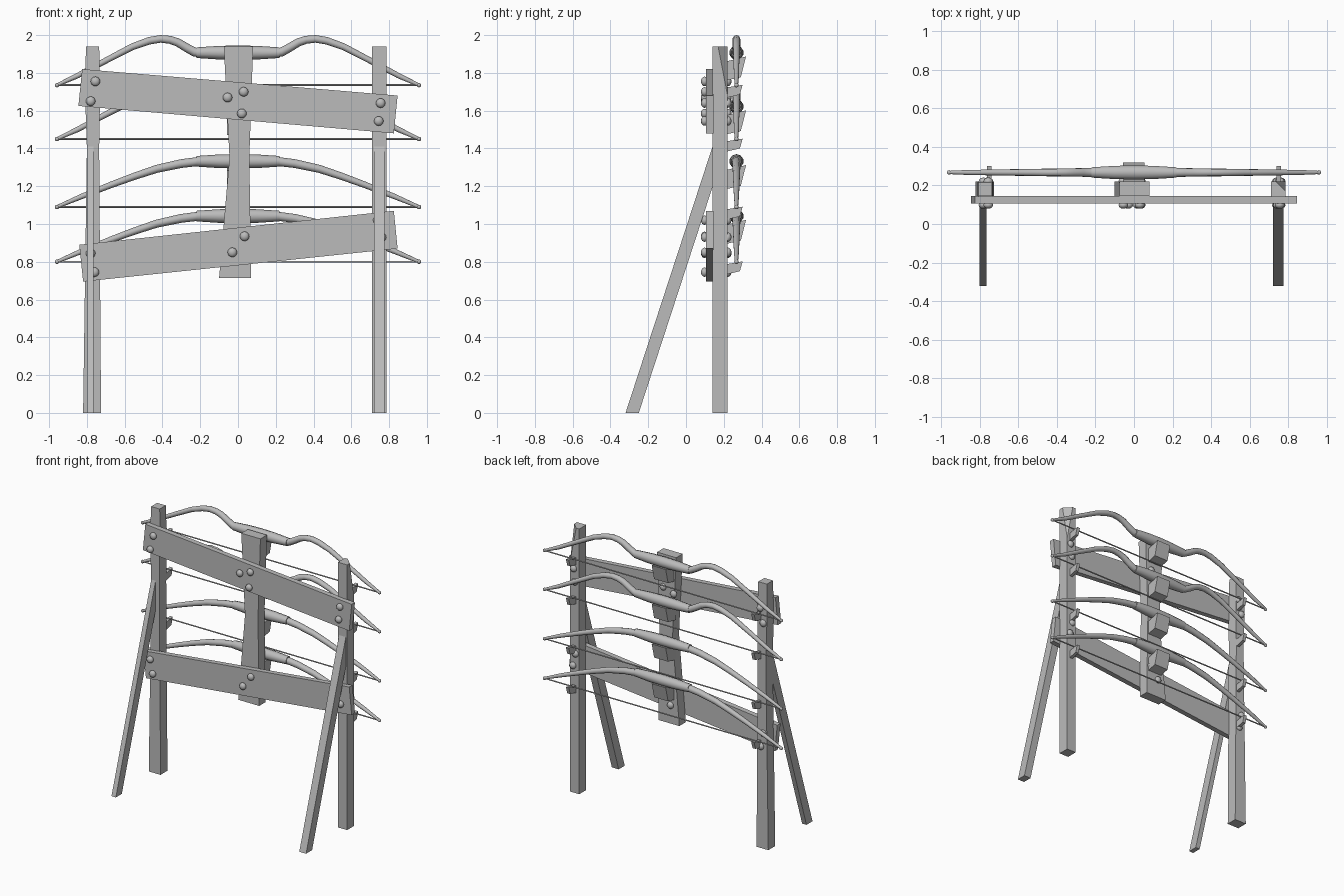
import bpy, bmesh, math
from mathutils import Vector, Matrix

cube = bpy.data.objects.get("Cube")
if cube:
    bpy.data.objects.remove(cube, do_unlink=True)

grey = bpy.data.materials.new("plain_grey")
grey.use_nodes = True
COLOUR = (0.5, 0.5, 0.5, 1)
grey.diffuse_color = COLOUR
grey.node_tree.nodes["Principled BSDF"].inputs["Base Color"].default_value = COLOUR


def finish(name, bm, smooth=False):
    bmesh.ops.recalc_face_normals(bm, faces=bm.faces)
    mesh = bpy.data.meshes.new(name)
    for f in bm.faces:
        f.smooth = smooth and len(f.verts) <= 4
    bm.to_mesh(mesh)
    bm.free()
    mesh.materials.append(grey)
    ob = bpy.data.objects.new(name, mesh)
    bpy.context.collection.objects.link(ob)
    return ob


def loft(rings):
    """Skin a list of equal-sized rings and cap both ends."""
    bm = bmesh.new()
    loops = [[bm.verts.new(p) for p in ring] for ring in rings]
    n = len(loops[0])
    for a, b in zip(loops, loops[1:]):
        for i in range(n):
            j = (i + 1) % n
            bm.faces.new((a[i], a[j], b[j], b[i]))
    bm.faces.new(loops[0][::-1])
    bm.faces.new(loops[-1])
    return bm


def rect(x0, x1, y0, y1, z):
    return [(x0, y0, z), (x1, y0, z), (x1, y1, z), (x0, y1, z)]


def tube(name, path, y, sides=10):
    """Round bar along an (x, z, radius) path lying in a plane of constant y."""
    rings = []
    for i, (x, z, r) in enumerate(path):
        a, b = path[max(i - 1, 0)], path[min(i + 1, len(path) - 1)]
        t = Vector((b[0] - a[0], 0, b[1] - a[1])).normalized()
        up = Vector((-t.z, 0, t.x))
        ring = []
        for k in range(sides):
            ang = math.tau * k / sides
            ring.append(Vector((x, y, z)) + up * r * math.cos(ang)
                        + Vector((0, r * math.sin(ang), 0)))
        rings.append(ring)
    return finish(name, loft(rings), smooth=True)


def prism_x(name, x0, x1, profile):
    """Extrude a (y, z) profile along x."""
    return finish(name, loft([[(x, y, z) for y, z in profile] for x in (x0, x1)]))


# Posts, slightly uneven as rough timber
finish("right_post", loft([rect(-.82, -.725, .14, .22, 0),
                           rect(-.80, -.735, .14, .22, 1.4),
                           rect(-.81, -.73, .14, .22, 1.7),
                           rect(-.805, -.735, .145, .215, 1.94)]))
bm = loft([rect(.71, .785, .14, .22, 0), rect(.71, .785, .14, .22, 1.94)])
# Hewn corner at the top of the left post
a, b, c = Vector((.785, .17, 1.94)), Vector((.735, .22, 1.94)), Vector((.785, .22, 1.68))
normal = (b - a).cross(c - a)
if normal.x < 0:
    normal.negate()
cut = bmesh.ops.bisect_plane(bm, geom=bm.verts[:] + bm.edges[:] + bm.faces[:],
                             plane_co=a, plane_no=normal, clear_outer=True)
bmesh.ops.holes_fill(bm, edges=[e for e in bm.edges if e.is_boundary])
finish("left_post", bm)
finish("center_post", loft([rect(-.10, .07, .145, .22, .715),
                            rect(-.045, .06, .145, .22, 1.35),
                            rect(-.075, .08, .145, .22, 1.94)]))

# Slanted front legs
for side, x0, x1 in (("right", -.80, -.765), ("left", .72, .775)):
    prism_x(side + "_leg", x0, x1,
            [(-.32, 0), (-.25, 0), (.15, 1.225), (.15, 1.44)])

# Crooked cross planks, corners as (x, z)
planks = {"upper_plank": [(-.845, 1.625), (.825, 1.48), (.845, 1.68), (-.825, 1.82)],
          "lower_plank": [(-.82, .695), (.845, .87), (.825, 1.07), (-.84, .89)]}
for name, corners in planks.items():
    finish(name, loft([[(x, y, z) for x, z in corners] for y in (.107, .145)]))

# Nail heads, in front of the planks and behind the posts
nails = [(-.755, 1.755), (-.78, 1.65), (-.055, 1.67), (.03, 1.70), (.02, 1.585),
         (.755, 1.64), (.745, 1.545), (-.78, .845), (-.76, .745), (-.03, .85),
         (.035, .935), (.76, .93), (.74, 1.02)]
for x, z in nails:
    for where, y in (("front", .098), ("back", .222)):
        bm = bmesh.new()
        place = Matrix.Translation((x, y, z)) @ Matrix.Diagonal((1, .75, 1, 1))
        bmesh.ops.create_uvsphere(bm, u_segments=12, v_segments=8, radius=.025, matrix=place)
        finish(where + "_nail", bm, smooth=True)

# Bows: half limb paths as (x, height above string, radius)
BOW_Y = .267
recurve = [(.20, .172, .024), (.23, .175, .024), (.27, .197, .023), (.32, .227, .022),
           (.36, .24, .021), (.41, .245, .02), (.47, .235, .02), (.56, .203, .018),
           (.70, .13, .016), (.85, .05, .014), (.955, .002, .009)]
longbow = [(.20, .242, .024), (.30, .23, .023), (.43, .202, .021), (.55, .162, .019),
           (.67, .118, .017), (.83, .055, .014), (.955, .002, .009)]

for label, limb, string_z in (("first", recurve, 1.735), ("second", recurve, 1.45),
                              ("third", longbow, 1.09), ("fourth", longbow, .80)):
    grip_z = string_z + limb[0][1]
    half = [(x, string_z + h, r) for x, h, r in limb]
    for s in (-1, 1):
        tube(label + "_bow_limb", [(s * x, z, r) for x, z, r in half], BOW_Y)
        # Rounded nock at the tip
        bm = bmesh.new()
        bmesh.ops.create_uvsphere(bm, u_segments=8, v_segments=6, radius=.012,
                                  matrix=Matrix.Translation((s * .958, BOW_Y, string_z)))
        finish(label + "_bow_nock", bm, smooth=True)
        # Thin wedge peg on the post, just under the string
        x = s * .75
        prism_x(label + "_string_peg", x - .012, x + .012,
                [(.20, string_z - .015), (.30, string_z + .002),
                 (.285, string_z - .05), (.20, string_z - .07)])
    # Swollen grip
    tube(label + "_bow_grip",
         [(x, grip_z, r) for x, r in ((-.22, .028), (-.10, .036), (0, .038),
                                      (.10, .036), (.22, .028))], BOW_Y)
    tube(label + "_bowstring", [(-.96, string_z, .005), (.96, string_z, .005)], BOW_Y, 6)
    # Wedge block that carries the grip
    low = grip_z - .03
    prism_x(label + "_rest_block", -.058, .055,
            [(.20, low - .02), (.318, low + .01), (.29, low - .10), (.20, low - .12)])
